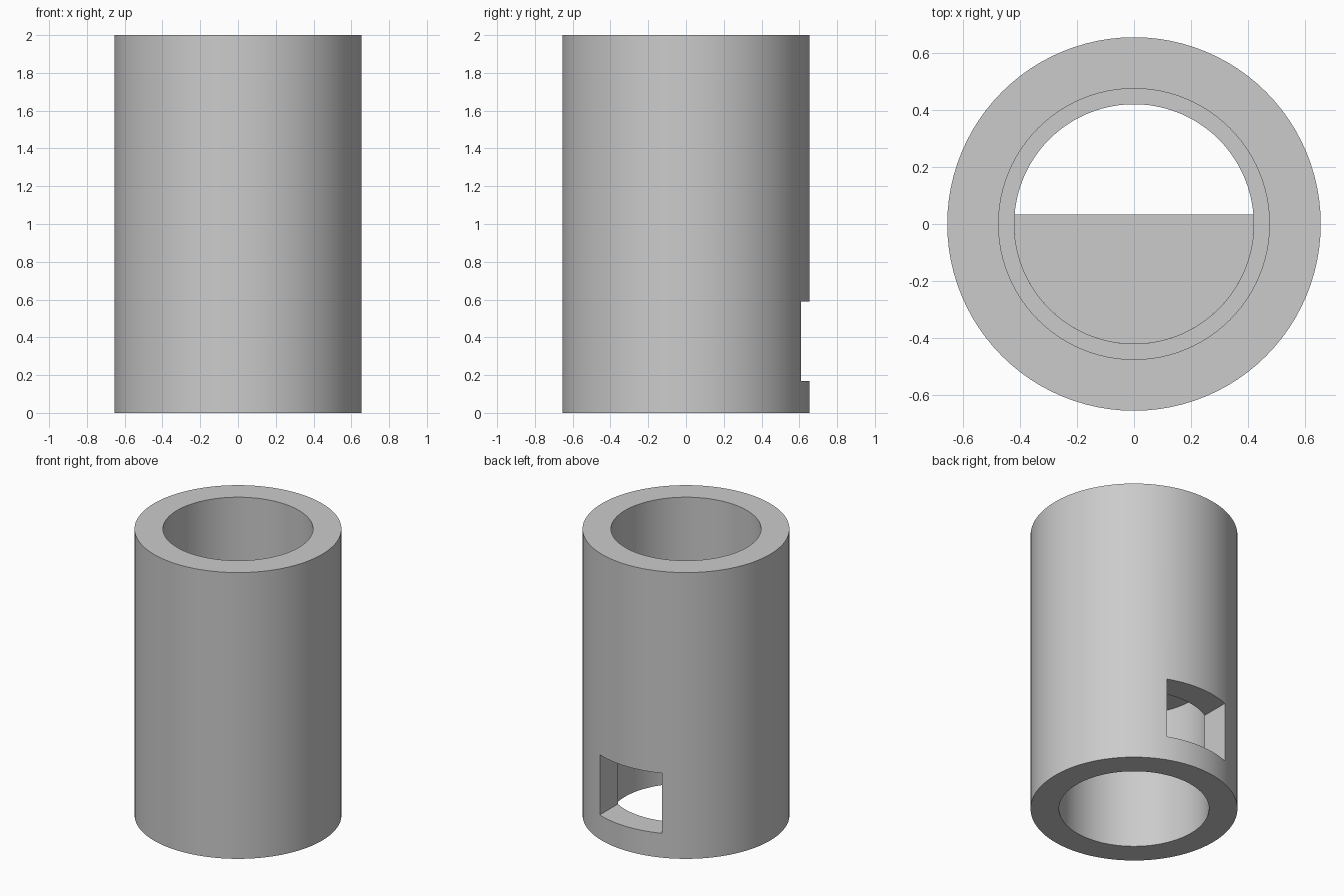
import bpy
import bmesh
import math

cube = bpy.data.objects.get("Cube")
if cube:
    bpy.data.objects.remove(cube, do_unlink=True)

OUTER, BORE, THROAT = 0.655, 0.475, 0.42
HEIGHT = 2.0
LEDGE_TOP, BAFFLE_TOP, BAFFLE_BASE = 1.10, 1.03, 0.967
SEGMENTS = 96

grey = bpy.data.materials.new("light_grey")
grey.use_nodes = True
colour = (0.6, 0.6, 0.6, 1.0)
grey.diffuse_color = colour
grey.node_tree.nodes["Principled BSDF"].inputs["Base Color"].default_value = colour


def add_object(name, bm):
    bmesh.ops.recalc_face_normals(bm, faces=bm.faces)
    mesh = bpy.data.meshes.new(name)
    bm.to_mesh(mesh)
    bm.free()
    mesh.materials.append(grey)
    obj = bpy.data.objects.new(name, mesh)
    bpy.context.collection.objects.link(obj)
    return obj


def activate(obj):
    bpy.ops.object.select_all(action="DESELECT")
    obj.select_set(True)
    bpy.context.view_layer.objects.active = obj


def shade(obj):
    activate(obj)
    bpy.ops.object.shade_smooth_by_angle(angle=math.radians(30))


# Tube: wall section with an inner ledge, turned around the z axis
section = [(OUTER, 0), (OUTER, HEIGHT), (BORE, HEIGHT), (BORE, LEDGE_TOP),
           (THROAT, LEDGE_TOP), (THROAT, BAFFLE_BASE), (BORE, BAFFLE_BASE), (BORE, 0)]
bm = bmesh.new()
verts = [bm.verts.new((r, 0, z)) for r, z in section]
edges = [bm.edges.new((verts[i - 1], verts[i])) for i in range(len(verts))]
bmesh.ops.spin(bm, geom=verts + edges, cent=(0, 0, 0), axis=(0, 0, 1),
               angle=math.tau, steps=SEGMENTS, use_merge=True)
bmesh.ops.remove_doubles(bm, verts=bm.verts, dist=0.0001)
tube = add_object("tube", bm)

# Window cut through the lower back wall
bm = bmesh.new()
bmesh.ops.create_cube(bm, size=1)
bmesh.ops.scale(bm, vec=(0.48, 0.6, 0.42), verts=bm.verts)
bmesh.ops.translate(bm, vec=(0, 0.6, 0.38), verts=bm.verts)
cutter = add_object("window_cutter", bm)
cutter.hide_render = True
cut = tube.modifiers.new("window", "BOOLEAN")
cut.operation = "DIFFERENCE"
cut.solver = "EXACT"
cut.object = cutter
activate(tube)
bpy.ops.object.modifier_apply(modifier=cut.name)
bpy.data.objects.remove(cutter, do_unlink=True)
shade(tube)

# Half-round baffle closing the front half of the throat
start = math.asin(0.033 / THROAT)
sweep = math.pi + 2 * start
bm = bmesh.new()
rim = [bm.verts.new((THROAT * math.cos(start - sweep * i / 48),
                     THROAT * math.sin(start - sweep * i / 48), BAFFLE_BASE))
       for i in range(49)]
face = bm.faces.new(rim)
extruded = bmesh.ops.extrude_face_region(bm, geom=[face], use_keep_orig=True)["geom"]
bmesh.ops.translate(bm, vec=(0, 0, BAFFLE_TOP - BAFFLE_BASE),
                    verts=[g for g in extruded if isinstance(g, bmesh.types.BMVert)])
baffle = add_object("half_baffle", bm)
shade(baffle)
